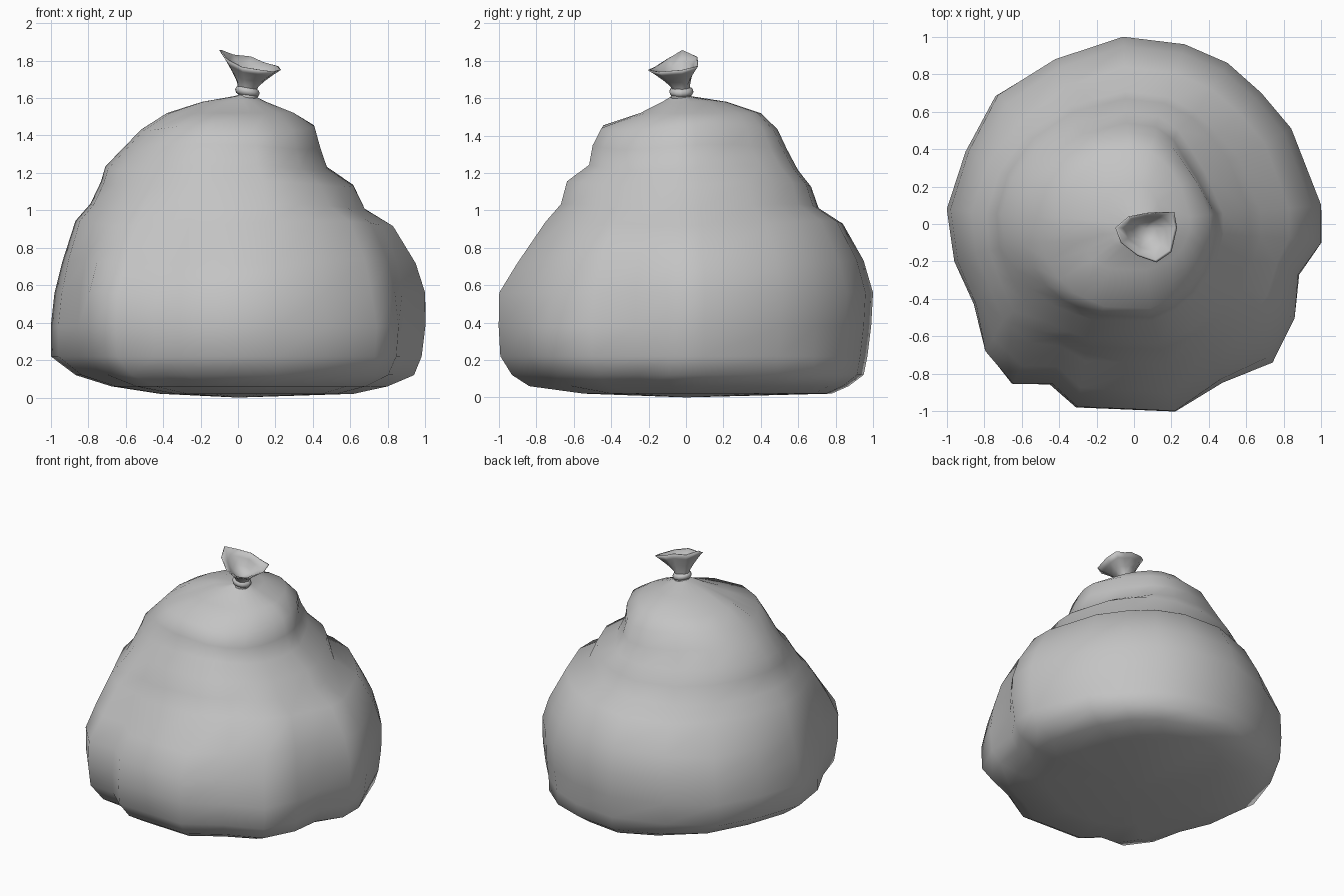
import bpy, bmesh, math
from mathutils import Vector

default = bpy.data.objects.get("Cube")
if default:
    bpy.data.objects.remove(default, do_unlink=True)

grey = bpy.data.materials.new("plastic grey")
grey.use_nodes = True
colour = (0.55, 0.55, 0.55, 1)
grey.diffuse_color = colour
grey.node_tree.nodes["Principled BSDF"].inputs["Base Color"].default_value = colour


def finish(bm, name):
    """Turn a bmesh into a smooth shaded object."""
    bmesh.ops.recalc_face_normals(bm, faces=bm.faces[:])
    mesh = bpy.data.meshes.new(name)
    bm.to_mesh(mesh)
    bm.free()
    mesh.materials.append(grey)
    mesh.shade_smooth()
    obj = bpy.data.objects.new(name, mesh)
    bpy.context.collection.objects.link(obj)
    return obj


def loft(rings, name, start=None, end=None):
    """Skin closed rings of points, closing the ends with fans to a point."""
    bm = bmesh.new()
    loops = [[bm.verts.new(p) for p in ring] for ring in rings]
    count = len(loops[0])
    for low, high in zip(loops, loops[1:]):
        for i in range(count):
            j = (i + 1) % count
            bm.faces.new((low[i], low[j], high[j], high[i]))
    for tip, loop in ((start, loops[0]), (end, loops[-1])):
        if tip:
            centre = bm.verts.new(tip)
            for i in range(count):
                bm.faces.new((loop[i], loop[(i + 1) % count], centre))
    return finish(bm, name)


# Sack: plan outline, and for each height its reach in -x, +x, -y, +y
# with the share of roundness that replaces the plan outline
plan = [(1, .1), (.84, .51), (.68, .7), (.5, .86), (.27, .96), (-.06, 1),
        (-.43, .88), (-.74, .69), (-.9, .39), (-1, .08), (-.96, -.2),
        (-.86, -.43), (-.81, -.68), (-.66, -.86), (-.45, -.86), (-.31, -.98),
        (.22, -1), (.47, -.84), (.73, -.73), (.85, -.5), (.88, -.27), (1, -.1)]
levels = [
    (.02, .42, .62, .55, .78, .3),
    (.06, .68, .8, .84, .87, .1),
    (.12, .87, .94, .93, .95, 0),
    (.22, 1, .98, .99, .97, 0),
    (.38, 1, 1, 1, .99, 0),
    (.56, .98, 1, 1, 1, 0),
    (.72, .94, .95, .91, .95, .2),
    (.93, .87, .83, .76, .84, .5),
    (1.02, .79, .68, .68, .71, .7),
    (1.14, .735, .62, .65, .67, .9),
    (1.23, .71, .48, .54, .6, .9),
    (1.34, .61, .44, .51, .54, .9),
    (1.44, .52, .41, .46, .49, .8),
    (1.52, .38, .3, .25, .4, .8),
    (1.58, .19, .15, .13, .22, 1),
    (1.61, .02, .09, .08, .03, 1),
]

# Dents and (negative) bulges: angle, height, angular width, height width, depth
dents = [
    (38, 1.32, 20, .16, .13),
    (45, 1.03, 20, .08, .05),
    (50, .09, 15, .08, -.04),
    (135, .86, 20, .12, .07),
    (140, .06, 22, .08, .06),
    (215, 1.53, 16, .06, .16),
    (222, .25, 14, .14, .04),
    (225, 1.02, 22, .1, -.05),
    (300, 1.24, 30, .05, .03),
    (242, .8, 12, .2, .04),
    (315, .62, 20, .13, .03),
    (315, .28, 22, .12, -.03),
]


def dent_factor(angle, z):
    factor = 1
    for a, h, wide, tall, depth in dents:
        turn = (math.degrees(angle) - a + 180) % 360 - 180
        factor -= depth * math.exp(-(turn / wide) ** 2 - ((z - h) / tall) ** 2)
    return factor


def sack_ring(z, left, right, front, back, roundness):
    ring = []
    for px, py in plan:
        angle = math.atan2(py, px)
        x = px + (math.cos(angle) - px) * roundness
        y = py + (math.sin(angle) - py) * roundness
        k = dent_factor(angle, z)
        # soft waviness of the folds in the upper half
        wave = .015 * math.sin(3 * angle + z * 5) if .7 < z < 1.5 else 0
        ring.append((x * k * (right if x > 0 else left),
                     y * k * (back if y > 0 else front), z + wave))
    return ring


neck = Vector((.05, -.025, 1.63))
loft([sack_ring(*level) for level in levels], "sack", start=(0, 0, 0), end=neck)

# Tie: two stacked bands around the neck
for name, lift, radius, tilt in (("tie_lower", -.025, .034, .1), ("tie_upper", .005, .042, -.15)):
    rings = []
    for i in range(14):
        a = math.tau * i / 14
        out = Vector((math.cos(a), math.sin(a), tilt * math.cos(a)))
        rings.append([neck + Vector((0, 0, lift)) + out * (radius + .024 * math.cos(b))
                      + Vector((0, 0, .024 * math.sin(b)))
                      for b in (math.tau * k / 8 for k in range(8))])
    loft(rings + rings[:1], name)

# Gathered mouth: flared funnel with an uneven rim and a hollow inside
rim = [Vector(p) for p in (
    (.23, -.02, 1.75), (.215, .065, 1.77), (.14, .065, 1.79), (.07, .06, 1.82),
    (-.03, .04, 1.83), (-.1, -.02, 1.855), (-.07, -.1, 1.81), (.02, -.17, 1.765),
    (.12, -.205, 1.75), (.2, -.15, 1.74))]


def mouth_ring(spread, rise, shrink):
    ring = []
    for p in rim:
        flat = Vector((p.x - neck.x, p.y - neck.y, 0))
        base = neck + flat.normalized() * .045
        point = base.lerp(p, spread)
        point.z = neck.z + (p.z - neck.z) * rise
        ring.append(point - flat * shrink)
    return ring


outside = [(0, 0, 0), (.1, .25, 0), (.35, .5, 0), (.72, .8, 0), (1, 1, 0)]
inside = [(.97, 1.01, .05), (.62, .78, .06), (.25, .5, .07)]
loft([mouth_ring(*step) for step in outside + inside], "gathered_mouth",
     end=neck + Vector((.01, 0, .045)))
